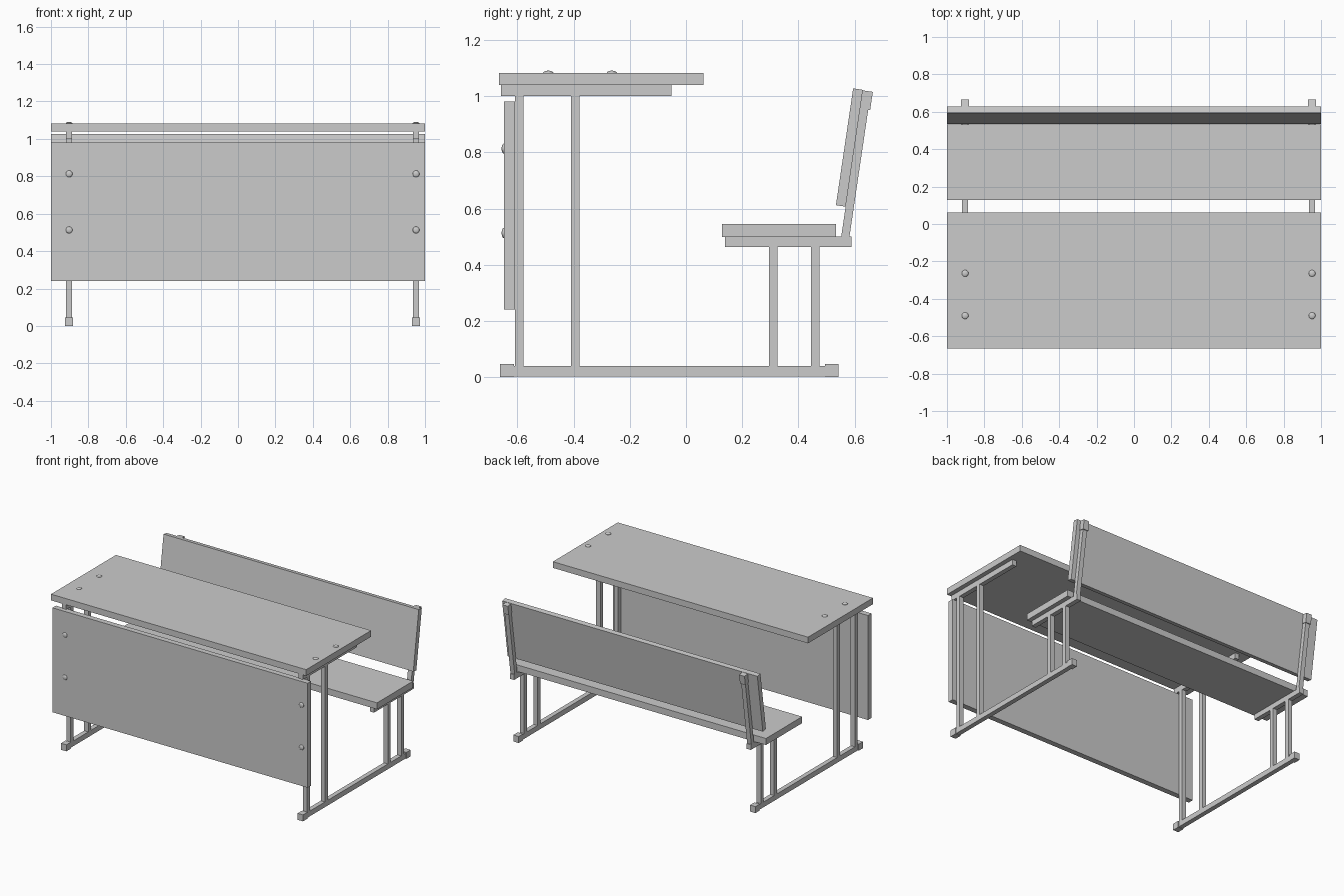
import bpy, math
from mathutils import Vector, Matrix

if "Cube" in bpy.data.objects:
    bpy.data.objects.remove(bpy.data.objects["Cube"])

FRAME_X = (("left", -0.903), ("right", 0.952))
T = 0.033          # tube width
CAP = 0.042        # cap width


def box(name, x, y, z, matrix=None):
    """Box from (min, max) ranges, optionally placed by a matrix."""
    bpy.ops.mesh.primitive_cube_add(size=1)
    o = bpy.context.object
    o.name = name
    size = Vector([r[1] - r[0] for r in (x, y, z)])
    mid = Vector([(r[0] + r[1]) / 2 for r in (x, y, z)])
    m = Matrix.Translation(mid) @ Matrix.Diagonal((*size, 1))
    o.data.transform((matrix @ m) if matrix else m)
    return o


def bolt(name, loc, scale):
    """Flattened round bolt head."""
    bpy.ops.mesh.primitive_uv_sphere_add(segments=20, ring_count=10, radius=0.018, location=loc)
    o = bpy.context.object
    o.name = name
    o.scale = scale
    bpy.ops.object.shade_smooth_by_angle()


# Leaning frame of the backrest: local y=0 is the front face of the posts
lean = Matrix.Translation((0, 0.552, 0.498)) @ Matrix.Rotation(math.radians(-8.4), 4, 'X')

# Boards
W = (-1, 1)
box("tabletop", W, (-0.665, 0.062), (1.039, 1.083))
box("modesty_panel", W, (-0.648, -0.609), (0.24, 0.98))
box("seat", W, (0.128, 0.533), (0.499, 0.545))
box("backrest", W, (-0.035, 0), (0.11, 0.53), lean)

# Side frames
for side, cx in FRAME_X:
    tx = (cx - T / 2, cx + T / 2)
    kx = (cx - CAP / 2, cx + CAP / 2)
    box(f"{side}_floor_rail", tx, (-0.655, 0.535), (0.003, 0.04))
    for end, y in (("front", (-0.662, -0.612)), ("rear", (0.495, 0.543))):
        box(f"{side}_{end}_foot_cap", kx, y, (0, 0.046))
    for part, y, top in (("desk_front_leg", -0.593, 1.001), ("desk_rear_leg", -0.394, 1.001),
                         ("seat_front_leg", 0.31, 0.463), ("seat_rear_leg", 0.46, 0.463)):
        box(f"{side}_{part}", tx, (y - 0.0155, y + 0.0155), (0.038, top))
    box(f"{side}_table_support", tx, (-0.658, -0.052), (1.0, 1.04))
    box(f"{side}_seat_support", tx, (0.139, 0.588), (0.463, 0.5))
    box(f"{side}_back_post", tx, (0, 0.029), (-0.004, 0.525), lean)
    box(f"{side}_back_post_cap", kx, (-0.002, 0.036), (0.462, 0.528), lean)

    # Bolt heads
    for i, y in enumerate((-0.49, -0.264)):
        bolt(f"{side}_table_bolt_{i}", (cx, y, 1.083), (1, 1, 0.42))
    for i, z in enumerate((0.513, 0.813)):
        bolt(f"{side}_panel_bolt_{i}", (cx, -0.648, z), (1, 0.45, 1))
